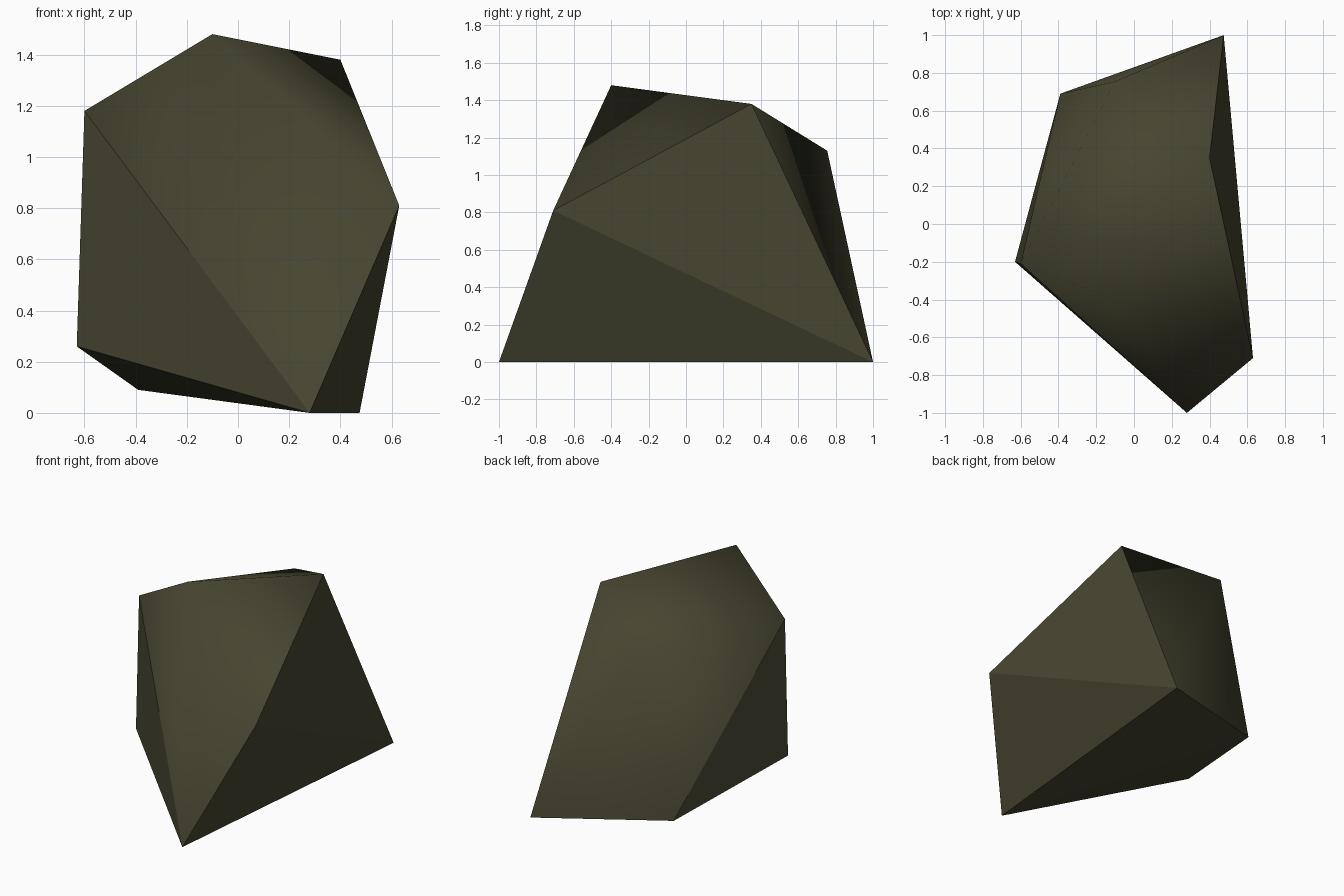
import bpy, bmesh

if "Cube" in bpy.data.objects:
    bpy.data.objects.remove(bpy.data.objects["Cube"])

# Corners of the faceted boulder
corners = [
    (0.28, -1.00, 0.00), (0.475, 1.00, 0.00),                         # base
    (0.63, -0.71, 0.81), (0.40, 0.35, 1.38),                          # right side
    (-0.60, -0.21, 1.18), (-0.63, -0.20, 0.26), (-0.39, 0.69, 0.09),  # left side
    (-0.10, -0.40, 1.48), (-0.10, 0.755, 1.13),                       # soft peaks
]

# Wrap the corners in a hull
bm = bmesh.new()
verts = [bm.verts.new(c) for c in corners]
peaks = set(verts[7:])
bmesh.ops.convex_hull(bm, input=verts)
bmesh.ops.recalc_face_normals(bm, faces=bm.faces)

# Crisp edges everywhere except around the two soft peaks
for f in bm.faces:
    f.smooth = True
for e in bm.edges:
    e.smooth = bool(peaks & set(e.verts))

mesh = bpy.data.meshes.new("boulder")
bm.to_mesh(mesh)
bm.free()

# Dark olive stone
stone = bpy.data.materials.new("dark_olive_stone")
stone.diffuse_color = (0.062, 0.060, 0.030, 1.0)
stone.use_nodes = True
stone.node_tree.nodes["Principled BSDF"].inputs["Base Color"].default_value = stone.diffuse_color
mesh.materials.append(stone)

boulder = bpy.data.objects.new("boulder", mesh)
bpy.context.collection.objects.link(boulder)
